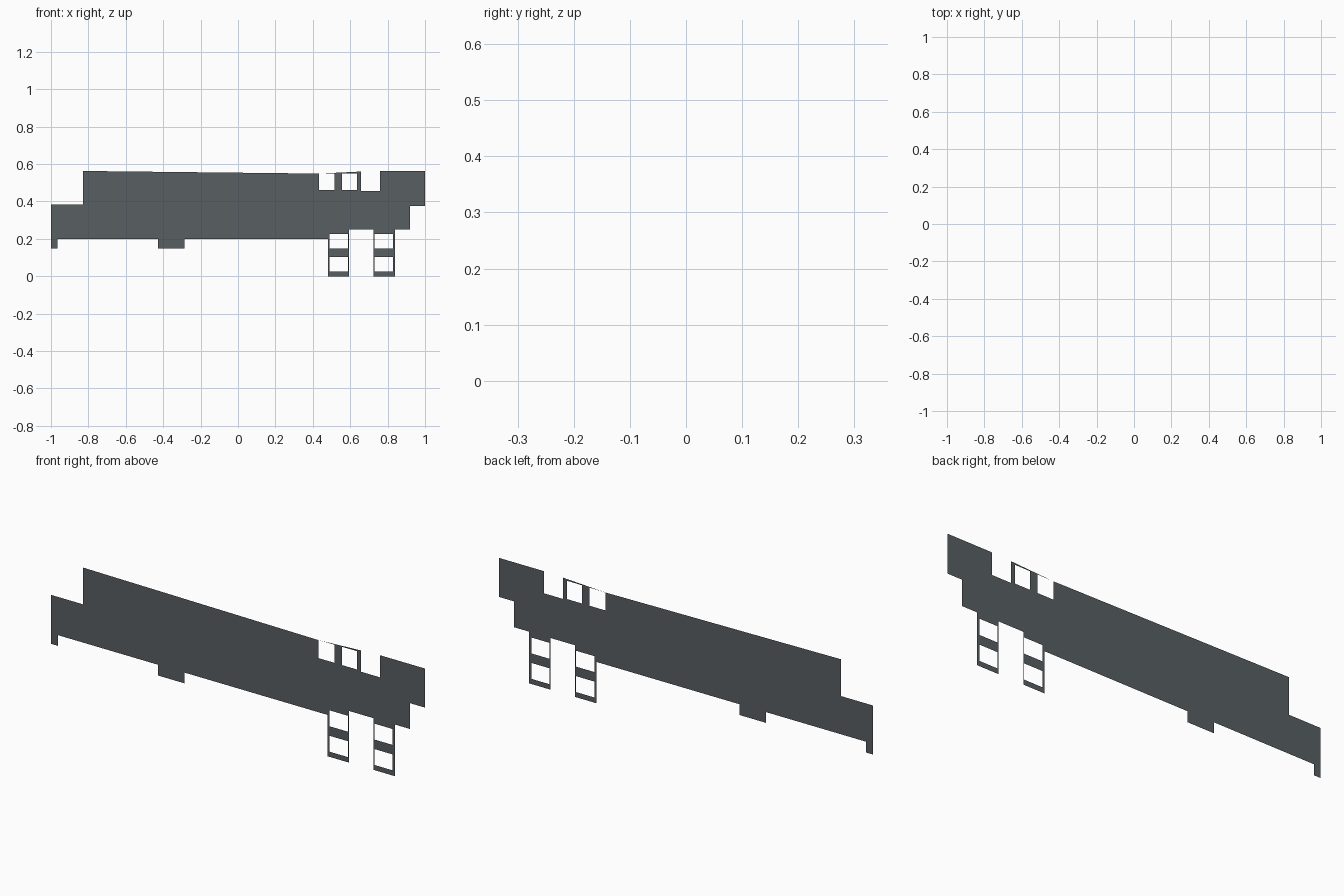
import bpy, bmesh

if "Cube" in bpy.data.objects:
    bpy.data.objects.remove(bpy.data.objects["Cube"])

# single dark grey colour
grey = bpy.data.materials.new("dark_grey")
grey.diffuse_color = (0.098, 0.114, 0.122, 1)
grey.use_nodes = True
grey.node_tree.nodes["Principled BSDF"].inputs["Base Color"].default_value = grey.diffuse_color


def panel(name, *polys):
    """Flat sheet at y = 0, facing -y, from x/z polygons (anticlockwise from the front)."""
    bm = bmesh.new()
    for poly in polys:
        bm.faces.new([bm.verts.new((x, 0, z)) for x, z in poly])
    bmesh.ops.remove_doubles(bm, verts=bm.verts, dist=0.0001)
    me = bpy.data.meshes.new(name)
    bm.to_mesh(me)
    bm.free()
    me.materials.append(grey)
    ob = bpy.data.objects.new(name, me)
    bpy.context.collection.objects.link(ob)
    return ob


def rect(x0, x1, z0, z1):
    return [(x0, z0), (x1, z0), (x1, z1), (x0, z1)]


# main wall with stepped ends and a gently sloping top
panel("main_wall",
      [(-1, 0.2), (0.48, 0.2), (0.48, 0.25), (0.432, 0.462), (0.432, 0.549),
       (-0.83, 0.563), (-0.83, 0.385), (-1, 0.385)],
      [(0.48, 0.25), (0.92, 0.25), (0.92, 0.375), (0.76, 0.457),
       (0.658, 0.457), (0.658, 0.462), (0.432, 0.462)])

# raised end block
panel("end_block", [(0.92, 0.375), (1, 0.375), (1, 0.564), (0.76, 0.564), (0.76, 0.457)])

# window posts and the thin wedge of roof above them
panel("window_posts", rect(0.516, 0.556, 0.462, 0.551), rect(0.636, 0.658, 0.462, 0.551))
panel("window_lintel", [(0.432, 0.549), (0.658, 0.551), (0.658, 0.560)])

# small feet under the wall
panel("end_foot", rect(-1, -0.965, 0.148, 0.2))
panel("middle_foot", rect(-0.428, -0.287, 0.148, 0.2))

# ladder-like legs: two uprights and three crosspieces each
for name, x0, x1, left, right in (("inner_leg", 0.48, 0.593, 0.010, 0.004),
                                  ("outer_leg", 0.725, 0.84, 0.005, 0.012)):
    bars = [rect(x0 + left, x1 - right, a, b)
            for a, b in ((0, 0.025), (0.102, 0.148), (0.225, 0.25))]
    panel(name, rect(x0, x0 + left, 0, 0.25), rect(x1 - right, x1, 0, 0.25), *bars)
